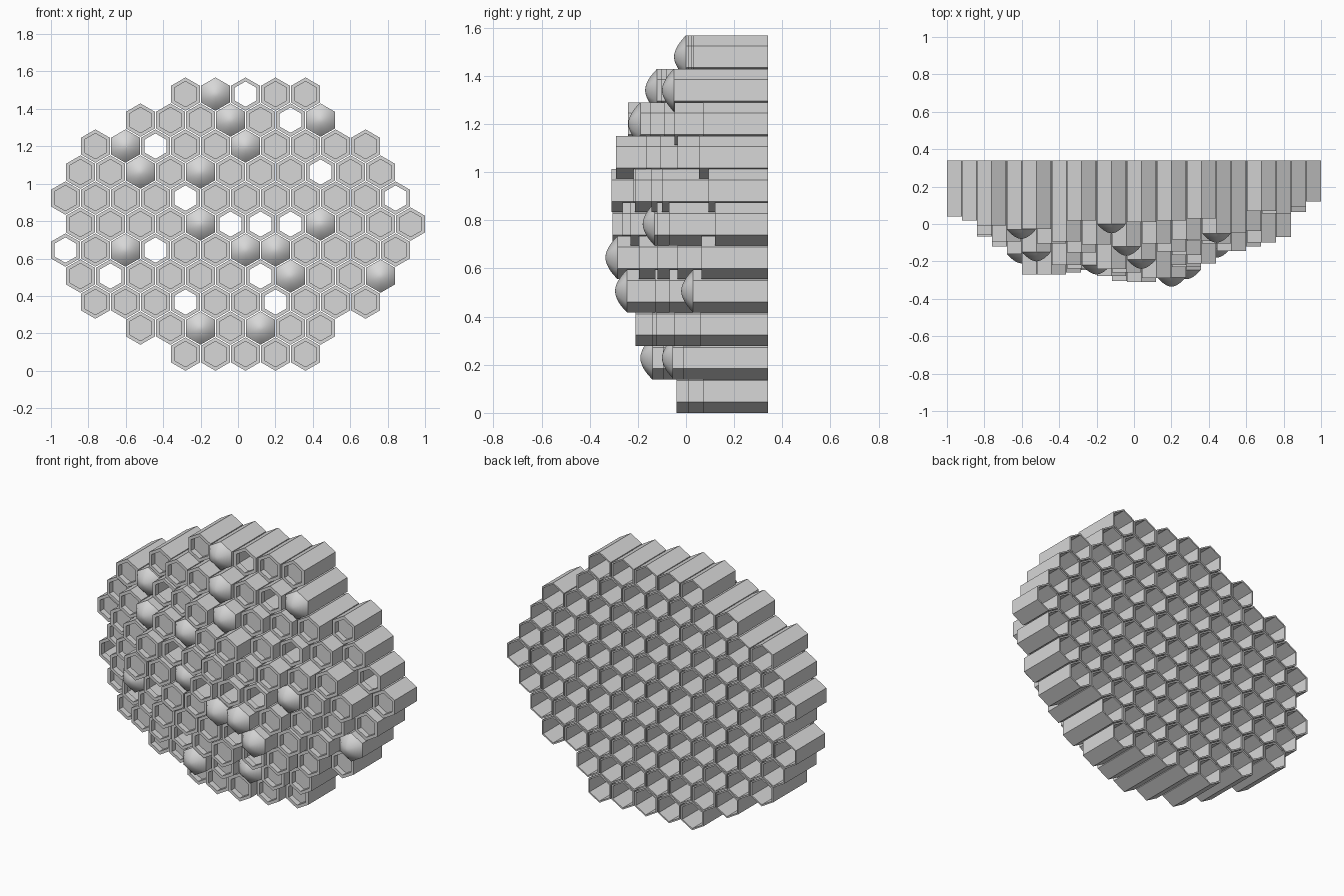
import bpy, bmesh, math, random
from mathutils import Vector

random.seed(4)
if "Cube" in bpy.data.objects:
    bpy.data.objects.remove(bpy.data.objects["Cube"])

# Cell radii: outside wall, front opening, wider bore behind the front lip
PITCH, OUTER, INNER, BORE = 0.1605, 0.089, 0.068, 0.079
BACK, RECESS, FLOOR, DOME = 0.34, 0.035, 0.012, 0.05
HALF = OUTER * math.cos(math.pi / 6)
ROW_STEP = PITCH * math.sqrt(3) / 2

# Rows from the bottom up: c = cup with floor, o = open tube, d = domed, space = none
ROWS = [
    "    ccccc",
    "  ccdcdcc",
    " cccoccoccc",
    "coccccodccd",
    "ocdoccddcccc",
    "ccccdooodccc",
    "ccccocccccco",
    "ccdcdcccocc",
    " cdoccdcccc",
    "  cccdcod",
    "    cdocc",
]
# Front positions of distinctive cells, keyed by (row, column)
FRONTS = {
    (0, 4): 0.01, (0, 6): -0.04, (0, 7): 0.01, (0, 8): 0.07,
    (1, 4): -0.14, (1, 6): -0.05, (2, 6): -0.21,
    (3, 7): -0.245, (3, 10): 0.03, (4, 6): -0.26, (4, 7): -0.285,
    (5, 0): 0.02, (5, 1): -0.12, (5, 2): -0.27, (5, 3): -0.26, (5, 4): -0.22,
    (5, 5): -0.305, (5, 8): -0.13, (5, 9): -0.12, (5, 10): -0.07, (5, 11): 0.12,
    (6, 0): 0.04, (6, 1): -0.06, (6, 3): -0.27, (6, 6): -0.31, (6, 10): -0.1,
    (7, 2): -0.15, (7, 4): -0.22, (7, 6): -0.29, (7, 10): 0.055,
    (8, 2): -0.03, (8, 5): -0.24, (8, 6): -0.19, (8, 10): 0.07,
    (9, 5): -0.12, (9, 8): -0.05, (10, 4): 0.02, (10, 5): 0.0, (10, 6): 0.01,
    (10, 7): 0.02, (10, 8): 0.03,
}

gray = bpy.data.materials.new("light_gray")
gray.use_nodes = True
gray.diffuse_color = (0.68, 0.68, 0.68, 1)
gray.node_tree.nodes["Principled BSDF"].inputs["Base Color"].default_value = gray.diffuse_color


def ring(bm, cx, cz, radius, y):
    """Upright hexagonal vertex loop at depth y."""
    angles = [k * math.pi / 3 for k in range(6)]
    return [bm.verts.new((cx + radius * math.sin(a), y, cz + radius * math.cos(a)))
            for a in angles]


def bridge(bm, a, b, smooth=False):
    n = len(a)
    for i in range(n):
        f = bm.faces.new((a[i], a[(i + 1) % n], b[(i + 1) % n], b[i]))
        f.smooth = smooth


def lathe(bm, cx, cz, profile):
    """Skin a list of (radius, y) hexagons and return the loops."""
    loops = [ring(bm, cx, cz, r, y) for r, y in profile]
    for a, b in zip(loops, loops[1:]):
        bridge(bm, a, b)
    return loops


def tube_cell(bm, cx, cz, front):
    lip = front + RECESS
    loops = lathe(bm, cx, cz, ((BORE, lip), (BORE, BACK), (OUTER, BACK),
                               (OUTER, front), (INNER, front), (INNER, lip)))
    bridge(bm, loops[-1], loops[0])


def cup_cell(bm, cx, cz, front):
    floor = front + RECESS
    loops = lathe(bm, cx, cz, ((BORE, floor + FLOOR), (BORE, BACK), (OUTER, BACK),
                               (OUTER, front), (INNER, front), (INNER, floor)))
    bm.faces.new(loops[0])
    bm.faces.new(loops[-1])


def dome_cell(bm, cx, cz, front):
    loops = lathe(bm, cx, cz, ((BORE, front + FLOOR), (BORE, BACK),
                               (OUTER, BACK), (OUTER, front)))
    bm.faces.new(loops[0])
    # Rounded cap of shrinking hexagons
    rim = last = loops[-1]
    for step in range(5, 0, -1):
        t = step / 6
        cap = ring(bm, cx, cz, OUTER * t, front - DOME * (1 - t ** 1.8))
        bridge(bm, last, cap, True)
        last = cap
    tip = bm.verts.new((cx, front - DOME, cz))
    # Close the tip and keep the rim crisp
    for i in range(6):
        bm.faces.new((last[i], last[(i + 1) % 6], tip)).smooth = True
        bm.edges.get((rim[i], rim[(i + 1) % 6])).smooth = False


# Sort every cell of the comb into one of three objects
KINDS = {"c": ("floored_cells", cup_cell), "o": ("open_cells", tube_cell),
         "d": ("domed_cells", dome_cell)}
meshes = {kind: bmesh.new() for kind in KINDS}
for row, cells in enumerate(ROWS):
    rise = (row - 5) * ROW_STEP
    cz = OUTER + row * ROW_STEP
    for col, kind in enumerate(cells):
        if kind == " ":
            continue
        cx = -1 + HALF + (col + 0.5 * (row % 2)) * PITCH
        # Bulging front, slightly fuller towards one side, with uneven cells
        front = -0.28 + 0.55 * rise ** 2 + 0.42 * (cx + 0.07) ** 2
        front = FRONTS.get((row, col), front + random.uniform(-0.025, 0.025))
        KINDS[kind][1](meshes[kind], cx, cz, front)

for kind, bm in meshes.items():
    name = KINDS[kind][0]
    bmesh.ops.recalc_face_normals(bm, faces=bm.faces[:])
    mesh = bpy.data.meshes.new(name)
    bm.to_mesh(mesh)
    bm.free()
    mesh.materials.append(gray)
    bpy.context.collection.objects.link(bpy.data.objects.new(name, mesh))
